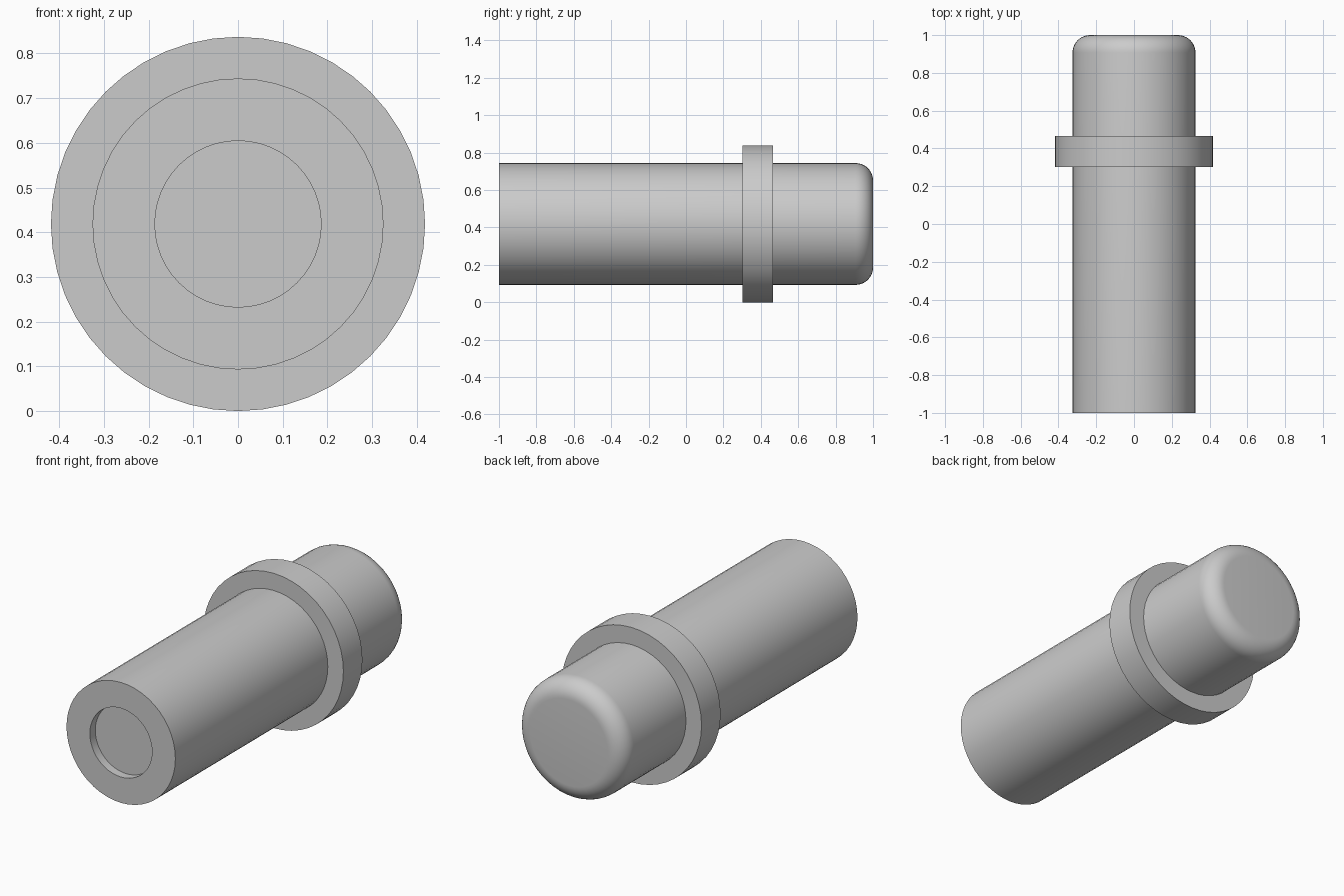
import bpy, bmesh, math
from mathutils import Matrix, Vector

cube = bpy.data.objects.get("Cube")
if cube:
    bpy.data.objects.remove(cube, do_unlink=True)

U = 2 / 43            # base module: the pin is 43 modules long
SEGMENTS = 48
AXIS_Z = 9 * U        # axis height equals the collar radius

grey = bpy.data.materials.new("plain grey")
grey.use_nodes = True
colour = (0.6, 0.6, 0.6, 1)
grey.diffuse_color = colour
grey.node_tree.nodes["Principled BSDF"].inputs["Base Color"].default_value = colour


def lathe(name, profile, closed=False):
    """Spin a (radius, y) profile about the horizontal y axis."""
    bm = bmesh.new()
    verts = [bm.verts.new((0, y, r)) for r, y in profile]
    edges = [bm.edges.new(pair) for pair in zip(verts, verts[1:])]
    if closed:
        edges.append(bm.edges.new((verts[-1], verts[0])))
    bmesh.ops.spin(bm, geom=verts + edges, cent=(0, 0, 0), axis=(0, 1, 0),
                   angle=math.tau, steps=SEGMENTS, use_duplicate=False)
    bmesh.ops.remove_doubles(bm, verts=bm.verts[:], dist=0.0001)
    bmesh.ops.recalc_face_normals(bm, faces=bm.faces[:])
    mesh = bpy.data.meshes.new(name)
    bm.to_mesh(mesh)
    bm.free()
    mesh.materials.append(grey)
    obj = bpy.data.objects.new(name, mesh)
    obj.location.z = AXIS_Z
    bpy.context.collection.objects.link(obj)
    bpy.ops.object.select_all(action='DESELECT')
    obj.select_set(True)
    bpy.context.view_layer.objects.active = obj
    bpy.ops.object.shade_smooth_by_angle(angle=math.radians(30))
    return obj


# Pin body: shallow round recess in front, rounded rim at the back
R, HOLE, FILLET = 7 * U, 4 * U, 2 * U
rim = [(R - FILLET + FILLET * math.cos(a), 1 - FILLET + FILLET * math.sin(a))
       for a in (math.pi / 2 * i / 10 for i in range(11))]
lathe("pin_body", [(0, -1 + U), (HOLE, -1 + U), (HOLE, -1), (R, -1)] + rim + [(0, 1)])

# Collar ring around the body
back = 1 - 11.5 * U
front = back - 3.5 * U
inner = R - 0.01
lathe("collar", [(inner, front), (9 * U, front), (9 * U, back), (inner, back)], closed=True)
